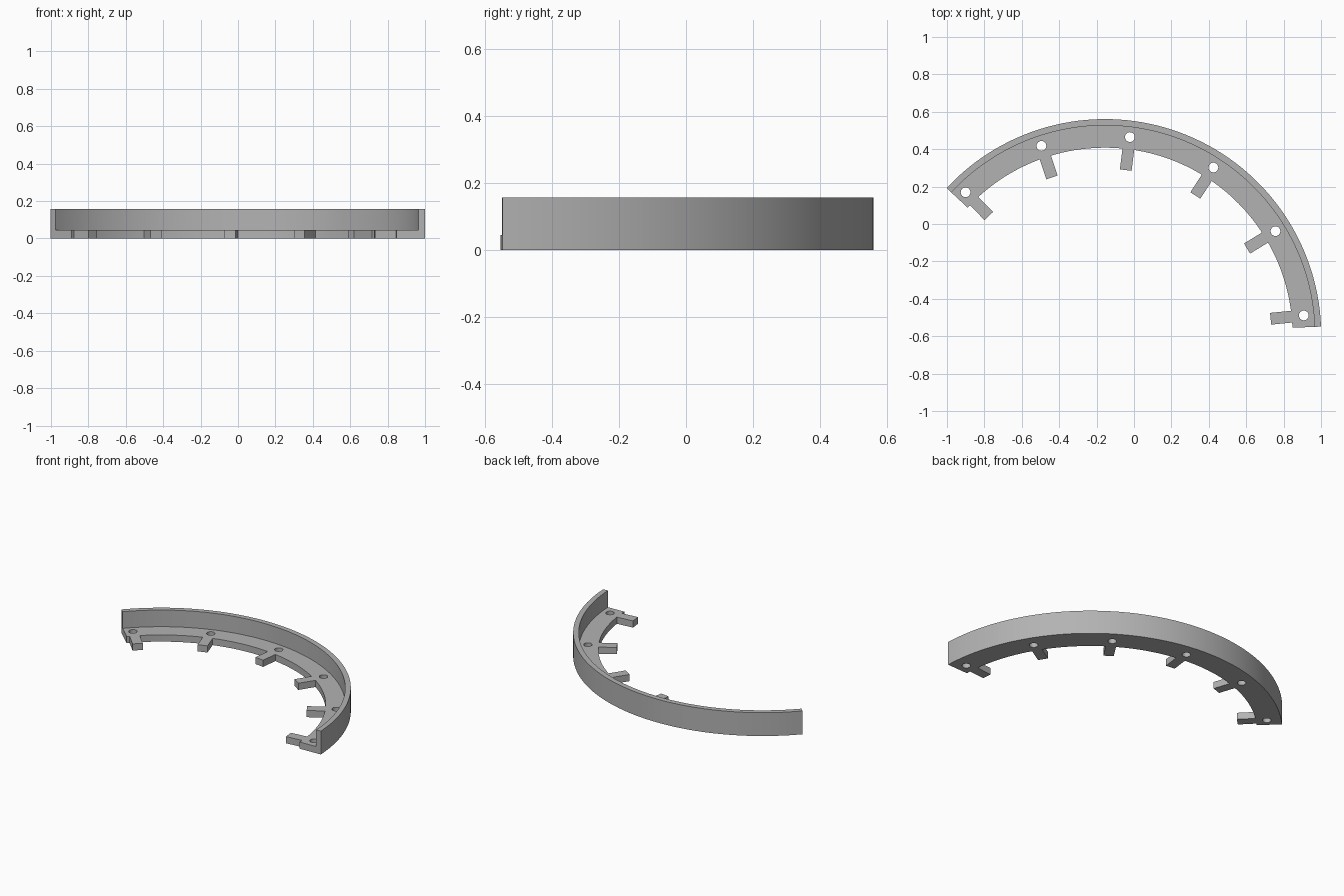
import bpy, bmesh, math
from mathutils import Matrix, Vector

if "Cube" in bpy.data.objects:
    bpy.data.objects.remove(bpy.data.objects["Cube"], do_unlink=True)

CENTRE = Vector((-0.155, -0.595, 0))
START, END = math.radians(2.3), math.radians(137.1)
R_OUT, R_WALL, R_IN = 1.156, 1.122, 1.003
BASE_H, WALL_H = 0.045, 0.157
STATIONS = [math.radians(5.7) + i * math.pi / 7 for i in range(6)]

grey = bpy.data.materials.new("grey")
grey.use_nodes = True
grey.diffuse_color = (0.45, 0.45, 0.45, 1)
grey.node_tree.nodes["Principled BSDF"].inputs["Base Color"].default_value = grey.diffuse_color


def make_object(name, bm):
    bmesh.ops.recalc_face_normals(bm, faces=bm.faces)
    mesh = bpy.data.meshes.new(name)
    bm.to_mesh(mesh)
    bm.free()
    mesh.materials.append(grey)
    obj = bpy.data.objects.new(name, mesh)
    bpy.context.collection.objects.link(obj)
    return obj


def place(angle, radius, z):
    return Matrix.Translation(CENTRE) @ Matrix.Rotation(angle, 4, 'Z') @ Matrix.Translation((radius, 0, z))


def combine(target, tool, operation):
    tool.hide_render = True
    mod = target.modifiers.new(operation, 'BOOLEAN')
    mod.operation = operation
    mod.solver = 'EXACT'
    mod.object = tool
    bpy.context.view_layer.objects.active = target
    bpy.ops.object.modifier_apply(modifier=mod.name)
    bpy.data.objects.remove(tool, do_unlink=True)


# L-shaped section swept round the arc: flat flange with an upright outer wall
section = [(R_IN, 0), (R_OUT, 0), (R_OUT, WALL_H), (R_WALL, WALL_H), (R_WALL, BASE_H), (R_IN, BASE_H)]
steps = 64
bm = bmesh.new()
rings = []
for i in range(steps + 1):
    a = START + (END - START) * i / steps
    rings.append([bm.verts.new(place(a, r, z).translation) for r, z in section])
for p, q in zip(rings, rings[1:]):
    for j in range(len(section)):
        k = (j + 1) % len(section)
        bm.faces.new((p[j], p[k], q[k], q[j]))
bm.faces.new(rings[0])
bm.faces.new(rings[-1])
rim = make_object("flanged_rim", bm)

# Tabs pointing inwards
bm = bmesh.new()
for a in STATIONS:
    bmesh.ops.create_cube(bm, size=1, matrix=place(a, 0.96, BASE_H / 2) @ Matrix.Diagonal((0.14, 0.063, BASE_H, 1)))
combine(rim, make_object("inner_tabs", bm), 'UNION')

# Screw holes through the flange
bm = bmesh.new()
for a in STATIONS:
    bmesh.ops.create_cone(bm, cap_ends=True, segments=32, radius1=0.026, radius2=0.026,
                          depth=0.1, matrix=place(a, 1.068, BASE_H / 2))
combine(rim, make_object("hole_cutters", bm), 'DIFFERENCE')

bpy.ops.object.select_all(action='DESELECT')
rim.select_set(True)
bpy.context.view_layer.objects.active = rim
bpy.ops.object.shade_smooth_by_angle(angle=math.radians(30))
